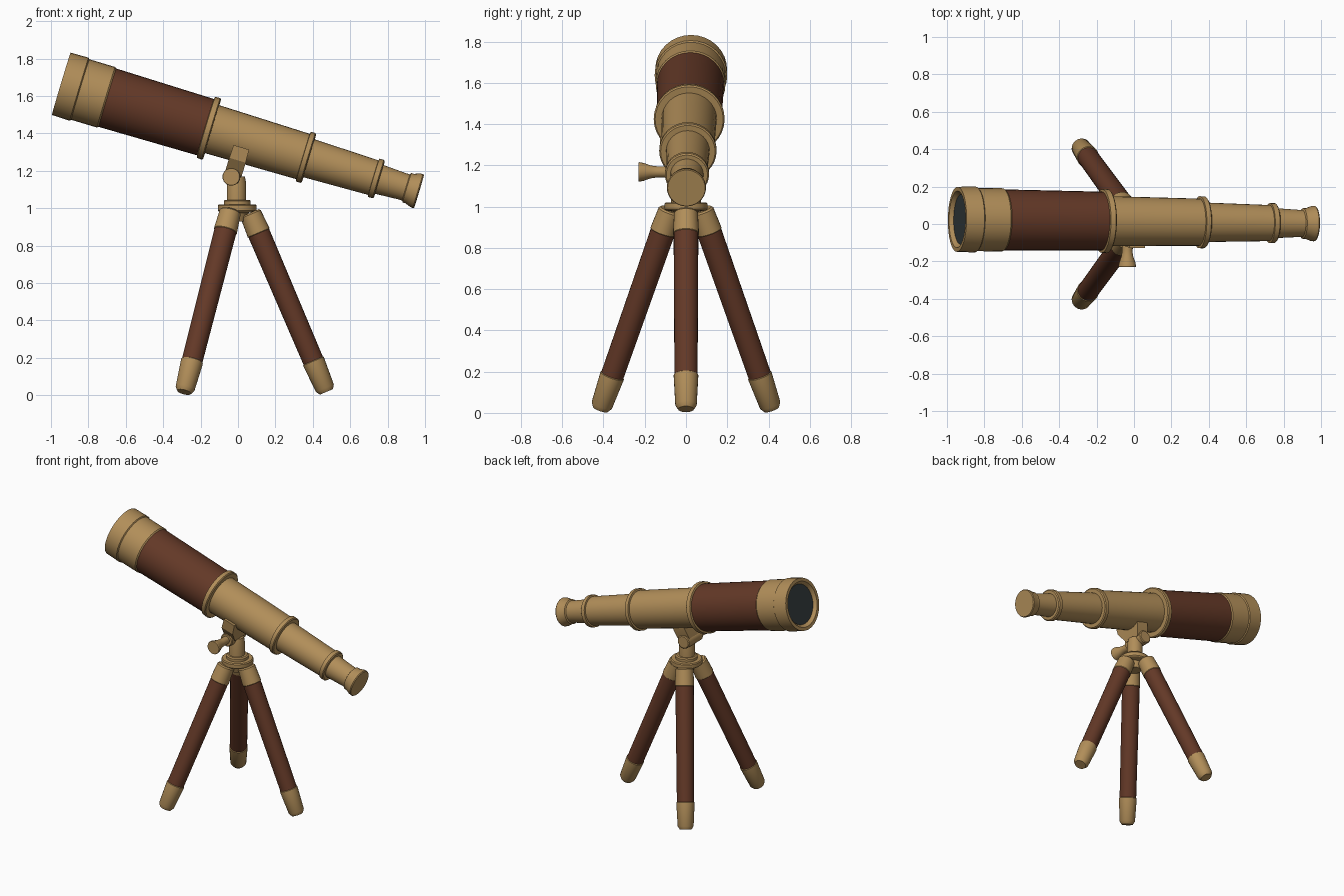
import bpy, bmesh, math
from mathutils import Vector, Matrix

if "Cube" in bpy.data.objects:
    bpy.data.objects.remove(bpy.data.objects["Cube"])


def material(name, rgb):
    m = bpy.data.materials.new(name)
    m.diffuse_color = (*rgb, 1)
    m.use_nodes = True
    m.node_tree.nodes["Principled BSDF"].inputs["Base Color"].default_value = m.diffuse_color
    return m


BRASS = material("brass", (0.44, 0.27, 0.10))
WOOD = material("dark red wood", (0.125, 0.04, 0.02))
GLASS = material("dark glass", (0.035, 0.045, 0.048))


def finish(name, bm, mat):
    bmesh.ops.recalc_face_normals(bm, faces=bm.faces)
    me = bpy.data.meshes.new(name)
    bm.to_mesh(me)
    bm.free()
    me.materials.append(mat)
    ob = bpy.data.objects.new(name, me)
    bpy.context.collection.objects.link(ob)
    bpy.ops.object.select_all(action='DESELECT')
    ob.select_set(True)
    bpy.context.view_layer.objects.active = ob
    bpy.ops.object.shade_smooth_by_angle(angle=math.radians(30))
    return ob


def lathe(name, profile, origin, direction, mat, sides=32):
    """Turn (distance, radius) points around an axis; both ends are capped."""
    q = Vector(direction).to_track_quat('Z', 'Y')
    o = Vector(origin)
    bm = bmesh.new()
    rings = []
    for t, r in profile:
        rings.append([bm.verts.new(o + q @ Vector((
            r * math.cos(2 * math.pi * i / sides),
            r * math.sin(2 * math.pi * i / sides), t))) for i in range(sides)])
    for a, b in zip(rings, rings[1:]):
        for i in range(sides):
            j = (i + 1) % sides
            bm.faces.new((a[i], a[j], b[j], b[i]))
    bm.faces.new(rings[0])
    bm.faces.new(rings[-1])
    return finish(name, bm, mat)


# Telescope, turned along one sloping axis from the large end to the eyepiece
START = Vector((-0.945, 0.025, 1.665))
AXIS = (Vector((0.968, 0.002, 1.09)) - START).normalized()
tube_parts = [
    ("objective_cap", BRASS, [(0.022, 0.134), (0.0, 0.152), (0.0, 0.174), (0.10, 0.176),
                              (0.106, 0.169), (0.25, 0.169), (0.258, 0.163)]),
    ("objective_lens", GLASS, [(0.020, 0.134), (0.03, 0.134)]),
    ("wooden_barrel", WOOD, [(0.25, 0.163), (0.82, 0.157)]),
    ("barrel_collar", BRASS, [(0.805, 0.157), (0.808, 0.17), (0.836, 0.172), (0.842, 0.165), (0.842, 0.13)]),
    ("first_draw_tube", BRASS, [(0.83, 0.134), (1.37, 0.126)]),
    ("first_draw_collar", BRASS, [(1.35, 0.126), (1.352, 0.139), (1.377, 0.139), (1.383, 0.132), (1.383, 0.10)]),
    ("second_draw_tube", BRASS, [(1.37, 0.106), (1.76, 0.096)]),
    ("second_draw_collar", BRASS, [(1.742, 0.096), (1.744, 0.107), (1.77, 0.107), (1.776, 0.10), (1.776, 0.075)]),
    ("eyepiece", BRASS, [(1.76, 0.081), (1.90, 0.073), (1.925, 0.073), (1.93, 0.082), (1.945, 0.082),
                         (1.975, 0.093), (1.992, 0.095), (1.998, 0.091)]),
]
for name, mat, prof in tube_parts:
    lathe(name, prof, START, AXIS, mat)

# Saddle block under the tube, tapering down to the pivot
up = Vector((0, 1, 0)).cross(AXIS).normalized() * -1
up = up if up.z > 0 else -up
centre = START + AXIS * 1.02
bm = bmesh.new()
corners = []
for n, y0, y1, w in ((-0.048, -0.127, 0.085, 0.043), (-0.12, -0.12, 0.085, 0.046),
                     (-0.20, -0.06, 0.06, 0.046)):
    base = centre + up * n
    corners.append([bm.verts.new(Vector((base.x, y, base.z)) + Vector((AXIS.x, 0, AXIS.z)) * s)
                    for y, s in ((y0, -w), (y0, w), (y1, w), (y1, -w))])
for a, b in zip(corners, corners[1:]):
    for i in range(4):
        bm.faces.new((a[i], a[(i + 1) % 4], b[(i + 1) % 4], b[i]))
bm.faces.new(corners[0])
bm.faces.new(corners[-1])
finish("tube_saddle", bm, BRASS)

# Tilt pivot with its flared clamping knob
lathe("tilt_pivot", [(-0.085, 0.04), (-0.08, 0.046), (0.075, 0.046), (0.08, 0.04)],
      (-0.033, 0, 1.168), (0, 1, 0), BRASS, 24)
lathe("clamp_knob", [(0.05, 0.027), (0.14, 0.027), (0.17, 0.031), (0.205, 0.043), (0.225, 0.047), (0.23, 0.045)],
      (-0.036, 0, 1.168), (0, -1, 0), BRASS, 24)

# Post and stepped head of the tripod
lathe("mount_post", [(1.03, 0.052), (1.13, 0.052), (1.17, 0.045)], (-0.008, 0, 0), (0, 0, 1), BRASS)
lathe("tripod_head", [(0.93, 0.045), (0.975, 0.06), (0.982, 0.098), (0.988, 0.104), (1.014, 0.104),
                      (1.02, 0.098), (1.02, 0.072), (1.038, 0.072), (1.045, 0.064)],
      (-0.004, 0, 0), (0, 0, 1), BRASS)

# Three splayed legs with brass sockets and feet
legs = [("right_leg", (0.065, 0, 0.975), (0.473, 0, 0.018)),
        ("front_leg", (-0.04, -0.075, 0.985), (-0.288, -0.415, 0.017)),
        ("back_leg", (-0.04, 0.075, 0.985), (-0.288, 0.415, 0.017))]
for name, top, foot in legs:
    top, foot = Vector(top), Vector(foot)
    d, L = foot - top, (foot - top).length
    lathe(name + "_socket", [(0, 0.05), (0.008, 0.058), (0.115, 0.063), (0.12, 0.058)], top, d, BRASS, 24)
    lathe(name + "_shaft", [(0.11, 0.06), (L - 0.17, 0.056)], top, d, WOOD, 24)
    lathe(name + "_foot", [(L - 0.182, 0.055), (L - 0.178, 0.06), (L - 0.022, 0.052), (L, 0.038)],
          top, d, BRASS, 24)
